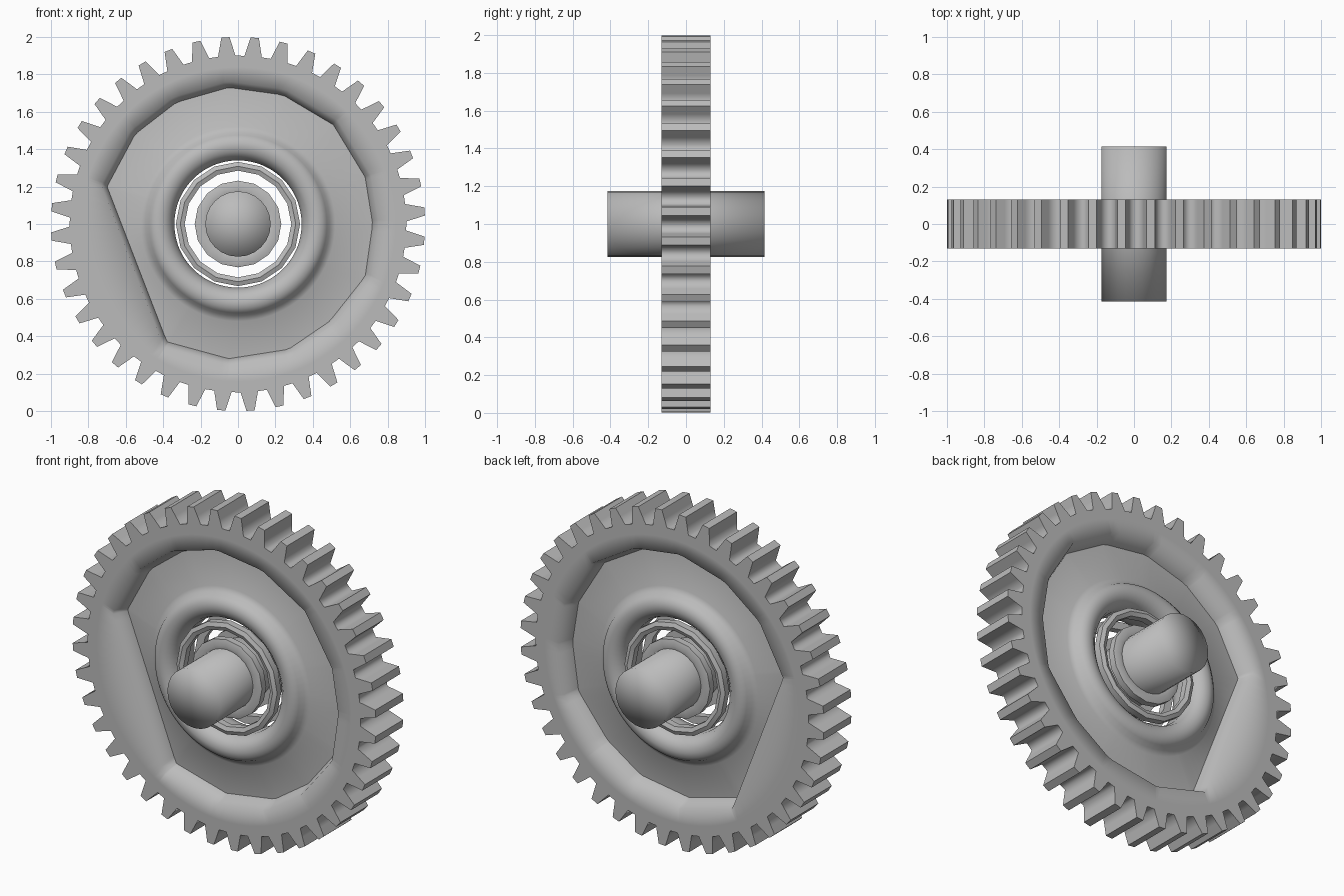
import bpy, bmesh
from math import sin, cos, pi, radians
from mathutils import Vector

default = bpy.data.objects.get("Cube")
if default:
    bpy.data.objects.remove(default, do_unlink=True)

steel = bpy.data.materials.new("grey_steel")
steel.use_nodes = True
steel.diffuse_color = (0.5, 0.5, 0.5, 1)
steel.node_tree.nodes["Principled BSDF"].inputs["Base Color"].default_value = (0.5, 0.5, 0.5, 1)


def loft(name, angles, sections, closed, smooth_angle):
    """Join (y, radius function) loops around the horizontal axle."""
    bm = bmesh.new()
    loops = []
    for y, radius in sections:
        loops.append([bm.verts.new((radius(i, a) * cos(a), y, 1 + radius(i, a) * sin(a)))
                      for i, a in enumerate(angles)])
    n = len(angles)
    pairs = list(zip(loops, loops[1:]))
    if closed:
        pairs.append((loops[-1], loops[0]))
    for p, q in pairs:
        for i in range(n):
            j = (i + 1) % n
            bm.faces.new((p[i], p[j], q[j], q[i]))
    if not closed:
        # Fan the two end caps from a centre point
        for loop, y in ((loops[0], sections[0][0]), (loops[-1], sections[-1][0])):
            centre = bm.verts.new((0, y, 1))
            for i in range(n):
                bm.faces.new((loop[i], loop[(i + 1) % n], centre))
    bmesh.ops.recalc_face_normals(bm, faces=bm.faces)
    mesh = bpy.data.meshes.new(name)
    bm.to_mesh(mesh)
    bm.free()
    obj = bpy.data.objects.new(name, mesh)
    bpy.context.collection.objects.link(obj)
    mesh.materials.append(steel)
    bpy.ops.object.select_all(action='DESELECT')
    obj.select_set(True)
    bpy.context.view_layer.objects.active = obj
    bpy.ops.object.shade_smooth_by_angle(angle=radians(smooth_angle))


def circle(r):
    return lambda i, a: r


# Tooth outline: offsets within one pitch and matching radii
TEETH = 40
PITCH = 2 * pi / TEETH
TOOTH = [(-0.33, 0.9), (-0.23, 0.95), (-0.14, 1.0), (0.14, 1.0), (0.23, 0.95), (0.33, 0.9)]
FIRST = pi / 2 - 0.09
gear_angles = [FIRST + (k + off) * PITCH for k in range(TEETH) for off, r in TOOTH]


def tooth(i, a):
    return TOOTH[i % len(TOOTH)][1]


# Outline of the recessed web, with one straight chord on the right side
WEB = [Vector(p) for p in (
    (0.72, 0), (0.68, 0.25), (0.51, 0.53), (0.24, 0.69), (-0.05, 0.73), (-0.33, 0.65),
    (-0.55, 0.48), (-0.7, 0.2), (-0.38, -0.63), (-0.05, -0.72), (0.27, -0.67),
    (0.49, -0.52), (0.68, -0.28))]


def web_edge(i, a):
    d = Vector((cos(a), sin(a)))
    for p, q in zip(WEB, WEB[1:] + WEB[:1]):
        e = q - p
        det = d.cross(e)
        if abs(det) > 1e-9:
            t, s = p.cross(e) / det, p.cross(d) / det
            if t > 0 and -1e-6 <= s <= 1 + 1e-6:
                return t
    return 0.7


def lip(i, a):
    return web_edge(i, a) * 1.045


# Toothed wheel: rim, web and rounded hub, mirrored front to back
half = [(0.13, tooth), (0.13, circle(0.84)), (0.13, lip), (0.04, web_edge),
        (0.06, circle(0.52)), (0.075, circle(0.49)), (0.105, circle(0.475)),
        (0.124, circle(0.45)), (0.13, circle(0.42)), (0.122, circle(0.385)),
        (0.095, circle(0.355)), (0.05, circle(0.34))]
front = [(-y, r) for y, r in half]
loft("toothed_wheel", gear_angles, front + half[::-1], True, 75)


def turns(n):
    return [2 * pi * i / n for i in range(n)]


# Axle shaft, shaded smooth over its end edges
loft("axle", turns(24), [(-0.415, circle(0.175)), (0.415, circle(0.175))], False, 180)

# Thin bearing hoops around the axle and inside the hub, front and back
for side, name in ((-1, "front"), (1, "back")):
    for part, inner, outer in (("inner_hoop", 0.165, 0.232), ("outer_hoop", 0.285, 0.332)):
        mid = (inner + outer) / 2
        ring = [(0.065, circle(inner)), (0.105, circle(inner)), (0.115, circle(mid)),
                (0.105, circle(outer)), (0.065, circle(outer))]
        loft(f"{name}_{part}", turns(16), [(side * y, r) for y, r in ring], True, 40)
